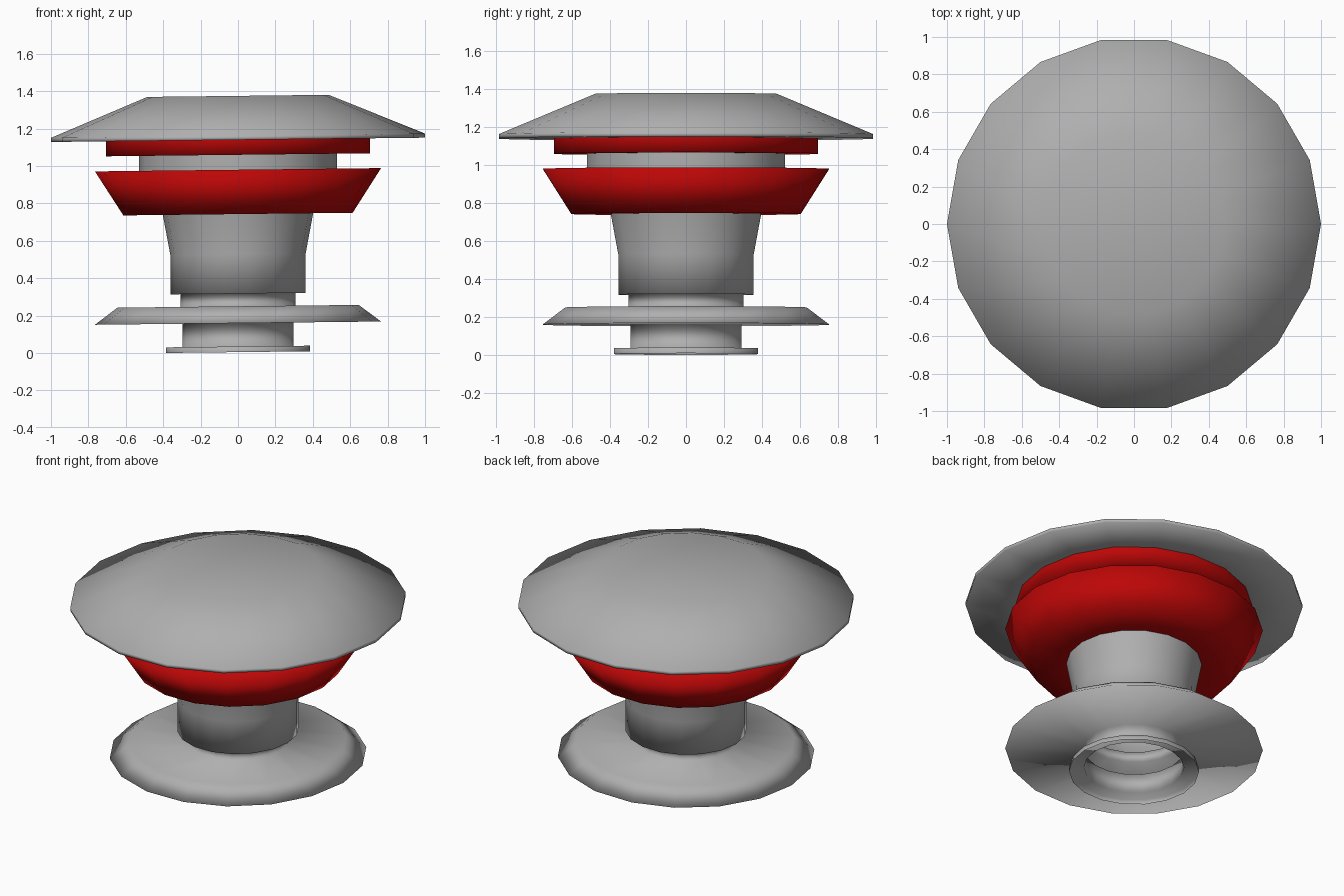
import bpy, bmesh, math

if "Cube" in bpy.data.objects:
    bpy.data.objects.remove(bpy.data.objects["Cube"])

SIDES = 18
LEAN = 0.0115   # every ring rises very slightly towards +x


def material(name, color):
    m = bpy.data.materials.new(name)
    m.diffuse_color = color
    m.use_nodes = True
    m.node_tree.nodes["Principled BSDF"].inputs["Base Color"].default_value = m.diffuse_color
    return m


def lathe(name, profile, mat, cap_top=False):
    """Spin a bottom-to-top (radius, z) profile into an 18-sided skin."""
    bm = bmesh.new()
    rings = []
    for r, z in profile:
        ring = []
        for i in range(SIDES):
            a = 2 * math.pi * i / SIDES
            x, y = r * math.cos(a), r * math.sin(a)
            ring.append(bm.verts.new((x, y, z + LEAN * x)))
        rings.append(ring)
    for lo, hi in zip(rings, rings[1:]):
        for i in range(SIDES):
            j = (i + 1) % SIDES
            bm.faces.new((lo[i], lo[j], hi[j], hi[i]))
    if cap_top:
        bm.faces.new(rings[-1])
    for f in bm.faces:
        f.smooth = True
    me = bpy.data.meshes.new(name)
    bm.to_mesh(me)
    bm.free()
    ob = bpy.data.objects.new(name, me)
    bpy.context.collection.objects.link(ob)
    me.materials.append(mat)
    return ob


grey = material("grey", (0.43, 0.43, 0.43, 1))
red = material("red", (0.51, 0.002, 0.002, 1))

# hollow pedestal: foot rim, neck, wide flange, collar and flared column
lathe("pedestal", [
    (0.385, 0.005), (0.385, 0.035), (0.297, 0.035), (0.297, 0.16),
    (0.765, 0.16), (0.645, 0.25), (0.307, 0.25), (0.307, 0.318),
    (0.362, 0.318), (0.362, 0.53), (0.402, 0.743)], grey)

# red bowl
lathe("red_bowl", [(0.402, 0.743), (0.613, 0.743), (0.765, 0.98), (0.53, 0.98)], red)

# grey spacer ring
lathe("spacer_ring", [(0.53, 0.98), (0.53, 1.06)], grey)

# red disc under the cap
lathe("red_disc", [(0.53, 1.06), (0.705, 1.06), (0.705, 1.14)], red)

# cap with thin rim and sloped top
lathe("cap", [(0.705, 1.14), (1.0, 1.14), (1.0, 1.162), (0.485, 1.375)], grey, cap_top=True)
